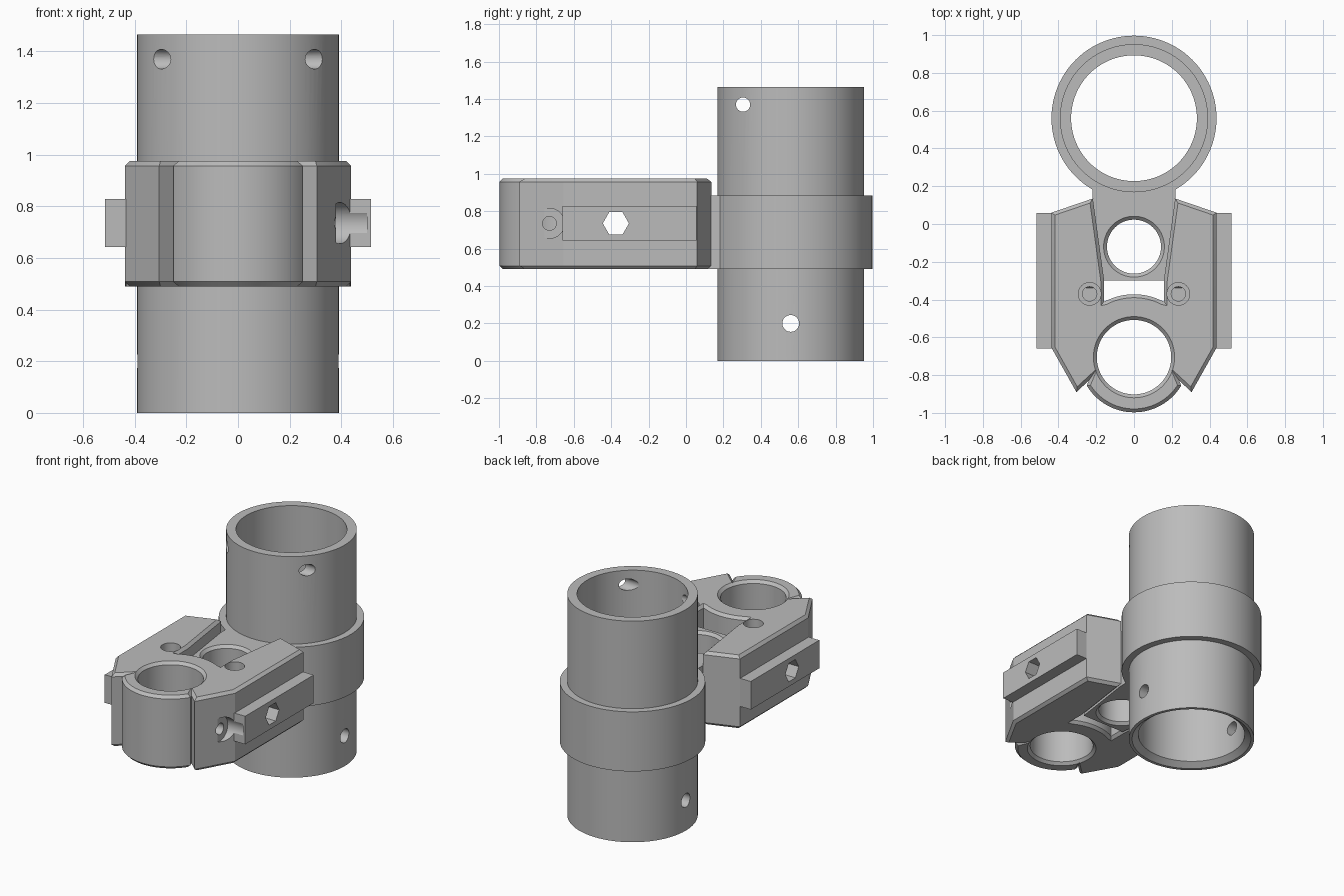
import bpy, bmesh, math
from mathutils import Matrix, Vector

cube = bpy.data.objects.get("Cube")
if cube:
    bpy.data.objects.remove(cube)

grey = bpy.data.materials.new("plain_grey")
grey.use_nodes = True
grey.diffuse_color = (0.5, 0.5, 0.5, 1)
grey.node_tree.nodes["Principled BSDF"].inputs["Base Color"].default_value = (0.5, 0.5, 0.5, 1)

BASE, ARM_TOP, COLLAR_TOP, TUBE_TOP = 0.49, 0.975, 0.885, 1.465
MID = 0.735
TUBE_Y, BORE_Y, PIVOT_Y = 0.56, -0.705, -0.12


def finish(name, bm):
    bmesh.ops.recalc_face_normals(bm, faces=bm.faces)
    mesh = bpy.data.meshes.new(name)
    bm.to_mesh(mesh)
    bm.free()
    mesh.materials.append(grey)
    obj = bpy.data.objects.new(name, mesh)
    bpy.context.collection.objects.link(obj)
    return obj


def prism(name, outline, z0, z1, chamfer=0):
    """Extrude a plan outline, optionally chamfering its top and bottom rims."""
    bm = bmesh.new()
    face = bm.faces.new([bm.verts.new((x, y, z0)) for x, y in outline])
    ext = bmesh.ops.extrude_face_region(bm, geom=[face])
    for v in ext["geom"]:
        if isinstance(v, bmesh.types.BMVert):
            v.co.z = z1
    if chamfer:
        rims = [e for e in bm.edges if abs(e.verts[0].co.z - e.verts[1].co.z) < 1e-5]
        bmesh.ops.bevel(bm, geom=rims, offset=chamfer, segments=1, affect="EDGES")
    return finish(name, bm)


def lathe(name, profile, centre, axis="Z", sides=96):
    """Solid of stacked discs, given as (radius, height) pairs, along one axis."""
    turn = Matrix.Rotation(math.pi / 2, 4, "Y") if axis == "X" else Matrix()
    bm = bmesh.new()
    rings = []
    for r, h in profile:
        ring = []
        for i in range(sides):
            a = math.tau * i / sides
            p = Vector((r * math.cos(a), r * math.sin(a), h))
            ring.append(bm.verts.new(turn @ p + Vector(centre)))
        rings.append(ring)
    for lo, hi in zip(rings, rings[1:]):
        for i in range(sides):
            j = (i + 1) % sides
            bm.faces.new((lo[i], lo[j], hi[j], hi[i]))
    bm.faces.new(rings[0])
    bm.faces.new(rings[-1])
    return finish(name, bm)


def combine(obj, other, operation="DIFFERENCE"):
    mod = obj.modifiers.new(operation.lower(), "BOOLEAN")
    mod.operation, mod.solver, mod.object = operation, "EXACT", other
    bpy.ops.object.select_all(action="DESELECT")
    bpy.context.view_layer.objects.active = obj
    obj.select_set(True)
    bpy.ops.object.modifier_apply(modifier=mod.name)
    bpy.data.objects.remove(other)


def chamfered_bore(r, y, top):
    c = 0.018
    return lathe("bore_cutter", [(r + c + 0.1, BASE - 0.1), (r, BASE + c),
                                 (r, top - c), (r + c + 0.1, top + 0.1)], (0, y, 0))


def arc(r, cy, a0, a1, n):
    return [(r * math.cos(math.radians(a0 + (a1 - a0) * i / n)),
             cy + r * math.sin(math.radians(a0 + (a1 - a0) * i / n))) for i in range(n + 1)]


# Tube with collar and tapered tongue, fused into one body
tube = lathe("tube_and_tongue", [(0.392, 0), (0.392, BASE), (0.437, BASE),
                                 (0.437, COLLAR_TOP), (0.392, COLLAR_TOP), (0.392, TUBE_TOP)],
             (0, TUBE_Y, 0))
tongue = prism("tongue", [(-0.158, -0.3), (0.158, -0.3), (0.218, 0.12), (0.222, 0.3), (-0.222, 0.3),
                          (-0.218, 0.12)], BASE, COLLAR_TOP)
combine(tube, tongue, "UNION")
combine(tube, lathe("tube_bore", [(0.372, -0.02), (0.372, 0), (0.333, 0.03), (0.333, 1.6)],
                    (0, TUBE_Y, 0)))
combine(tube, chamfered_bore(0.143, PIVOT_Y, COLLAR_TOP))
# Cross holes through the tube wall
for r, y, z in ((0.038, 0.305, 1.37), (0.045, TUBE_Y, 0.2)):
    combine(tube, lathe("cross_hole", [(r, -0.6), (r, 0.6)], (0, y, z), "X", 32))

# Forked clamp block: half outline mirrored, with a round nose and a curved web
side = [(0.24, -0.83), (0.305, -0.89), (0.437, -0.655), (0.437, 0.06), (0.218, 0.135), (0.158, -0.3),
        (0.158, -0.41)]
nose = arc(0.292, BORE_Y, -149, -31, 32)
web = arc(0.333, BORE_Y, 63, 117, 14)
mirrored = [(-x, y) for x, y in reversed(side)]
block = prism("clamp_block", nose + side + web + mirrored, BASE, ARM_TOP, 0.018)

# Side rails on both flanks
for s in (-1, 1):
    rail = prism("rail", [(s * 0.4, -0.66), (s * 0.515, -0.66), (s * 0.515, 0.057), (s * 0.4, 0.057)],
                 0.642, 0.828)
    combine(block, rail, "UNION")

# Main bore, hexagonal cross hole and counterbored screw holes
combine(block, chamfered_bore(0.197, BORE_Y, ARM_TOP))
hexagon = lathe("hex_hole", [(0.07, -0.7), (0.07, 0.7)], (0, 0, 0), "X", 6)
hexagon.data.transform(Matrix.Translation((0, -0.375, MID)) @ Matrix.Rotation(math.pi / 2, 4, "X"))
combine(block, hexagon)
for s in (-1, 1):
    combine(block, lathe("top_screw_hole", [(0.038, 0.7), (0.038, 0.9), (0.06, 0.9), (0.06, 1.1)],
                         (s * 0.235, -0.37, 0), "Z", 32))
combine(block, lathe("set_screw_hole", [(0.037, 0.1), (0.037, 0.38), (0.08, 0.38), (0.08, 0.5)],
                     (0, -0.73, MID), "X", 40))

# Smooth round walls, crisp edges
for obj in (tube, block):
    bpy.ops.object.select_all(action="DESELECT")
    bpy.context.view_layer.objects.active = obj
    obj.select_set(True)
    bpy.ops.object.shade_smooth_by_angle(angle=math.radians(25))
